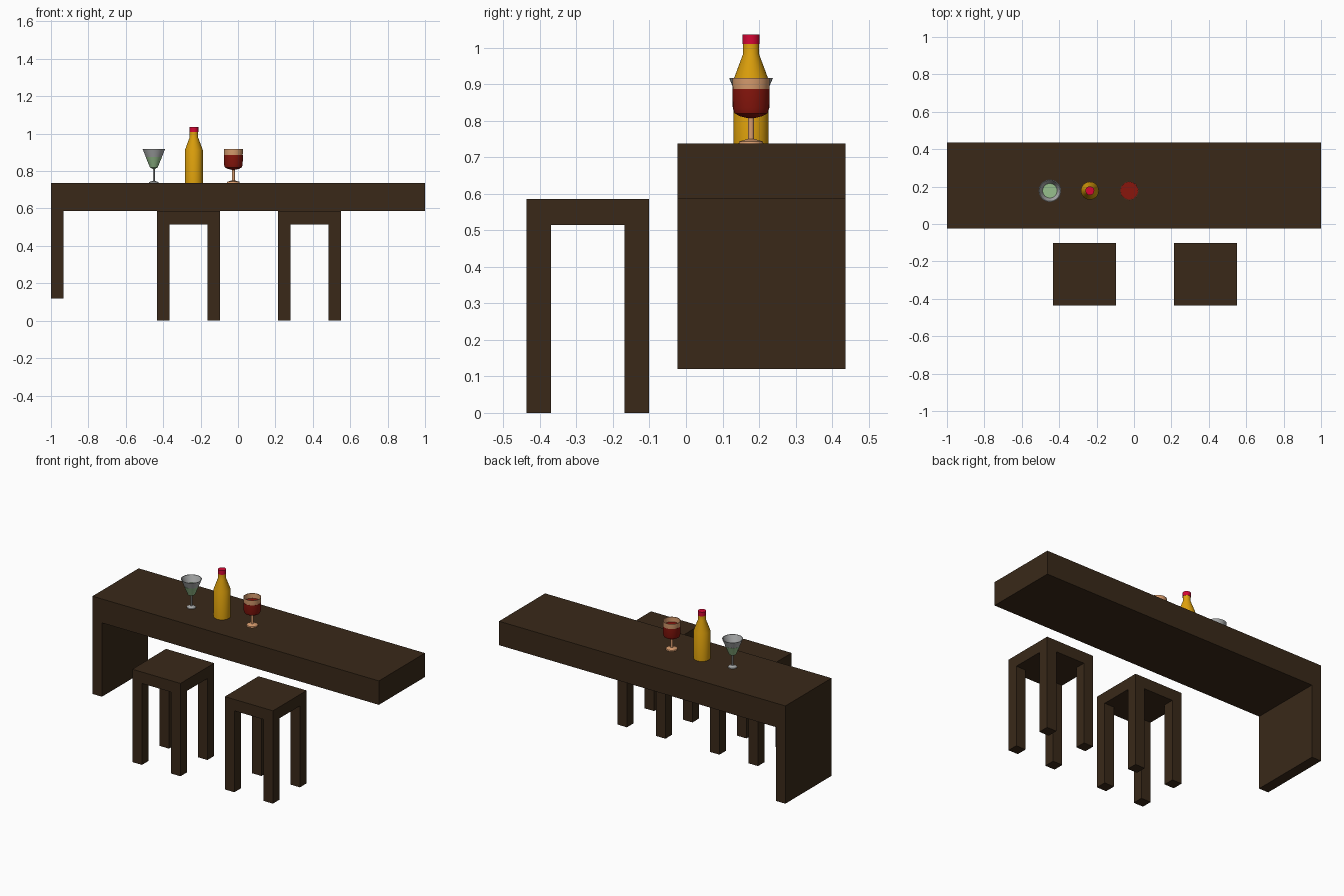
import bpy, bmesh, math

if "Cube" in bpy.data.objects:
    bpy.data.objects.remove(bpy.data.objects["Cube"])


def material(name, rgb):
    m = bpy.data.materials.new(name)
    # picture colours (0-255) to linear
    m.diffuse_color = [(c / 255) ** 2.2 for c in rgb] + [1]
    m.use_nodes = True
    m.node_tree.nodes["Principled BSDF"].inputs["Base Color"].default_value = m.diffuse_color
    return m


WOOD = material("dark_wood", (60, 45, 31))
AMBER = material("amber_glass", (222, 160, 20))
RED = material("red_cap", (212, 15, 55))
CLEAR = material("clear_glass", (170, 172, 172))
GREEN = material("green_drink", (150, 190, 140))
PEACH = material("peach_glass", (215, 155, 110))
WINE = material("wine", (135, 28, 20))


def add_object(name, bm, mat):
    bmesh.ops.recalc_face_normals(bm, faces=bm.faces)
    me = bpy.data.meshes.new(name)
    bm.to_mesh(me)
    bm.free()
    ob = bpy.data.objects.new(name, me)
    bpy.context.collection.objects.link(ob)
    me.materials.append(mat)
    return ob


def box(name, lo, hi, mat=WOOD):
    bm = bmesh.new()
    bmesh.ops.create_cube(bm, size=1)
    for v in bm.verts:
        v.co = [(a + b) / 2 + c * (b - a) for a, b, c in zip(lo, hi, v.co)]
    return add_object(name, bm, mat)


def lathe(name, x, y, profile, mat, steps=32):
    """Spin an (r, z) profile about a vertical axis at x, y."""
    bm = bmesh.new()
    verts = [bm.verts.new((r, 0, z)) for r, z in profile]
    edges = [bm.edges.new(p) for p in zip(verts, verts[1:])]
    bmesh.ops.spin(bm, geom=verts + edges, cent=(0, 0, 0), axis=(0, 0, 1),
                   angle=math.tau, steps=steps)
    bmesh.ops.remove_doubles(bm, verts=bm.verts, dist=1e-5)
    ob = add_object(name, bm, mat)
    ob.location = (x, y, 0)
    bpy.ops.object.select_all(action='DESELECT')
    ob.select_set(True)
    bpy.context.view_layer.objects.active = ob
    bpy.ops.object.shade_smooth_by_angle(angle=math.radians(30))
    return ob


# Bar counter
TOP = 0.737
box("counter_top", (-1, -0.023, 0.586), (1, 0.437, TOP))
box("counter_side_panel", (-1, -0.023, 0.12), (-0.934, 0.437, 0.586))

# Two stools
SIZE, LEG, Y0 = 0.336, 0.067, -0.437
for n, x0 in enumerate((-0.432, 0.214), 1):
    box(f"stool_{n}_seat", (x0, Y0, 0.514), (x0 + SIZE, Y0 + SIZE, 0.586))
    for i in (0, 1):
        for j in (0, 1):
            x, y = x0 + i * (SIZE - LEG), Y0 + j * (SIZE - LEG)
            box(f"stool_{n}_leg_{i}{j}", (x, y, 0), (x + LEG, y + LEG, 0.514))

# Bottle
ROW = 0.178
lathe("bottle", -0.236, ROW, [(0, TOP), (0.048, TOP), (0.048, 0.912),
      (0.022, 0.982), (0.022, 1.012), (0, 1.012)], AMBER)
lathe("bottle_cap", -0.236, ROW, [(0, 1.01), (0.0235, 1.01), (0.0235, 1.036),
      (0, 1.036)], RED)

# Cocktail glass and drink
lathe("cocktail_glass", -0.45, ROW, [(0, TOP), (0.026, TOP), (0.025, 0.741),
      (0.005, 0.748), (0.005, 0.812), (0.02, 0.82), (0.06, 0.917),
      (0.056, 0.917), (0.018, 0.825), (0, 0.822)], CLEAR)
lathe("cocktail_drink", -0.45, ROW, [(0, 0.812), (0.007, 0.812),
      (0.0208, 0.8195), (0.0435, 0.875), (0, 0.875)], GREEN)

# Wine glass and drink
lathe("wine_glass", -0.025, ROW, [(0, TOP), (0.034, TOP), (0.032, 0.743),
      (0.008, 0.75), (0.008, 0.808), (0.03, 0.813), (0.044, 0.821),
      (0.049, 0.835), (0.051, 0.917), (0.048, 0.917), (0.046, 0.836),
      (0.03, 0.818), (0, 0.814)], PEACH)
lathe("wine_drink", -0.025, ROW, [(0, 0.807), (0.01, 0.807), (0.031, 0.812),
      (0.045, 0.82), (0.05, 0.835), (0.0512, 0.886), (0, 0.886)], WINE)
